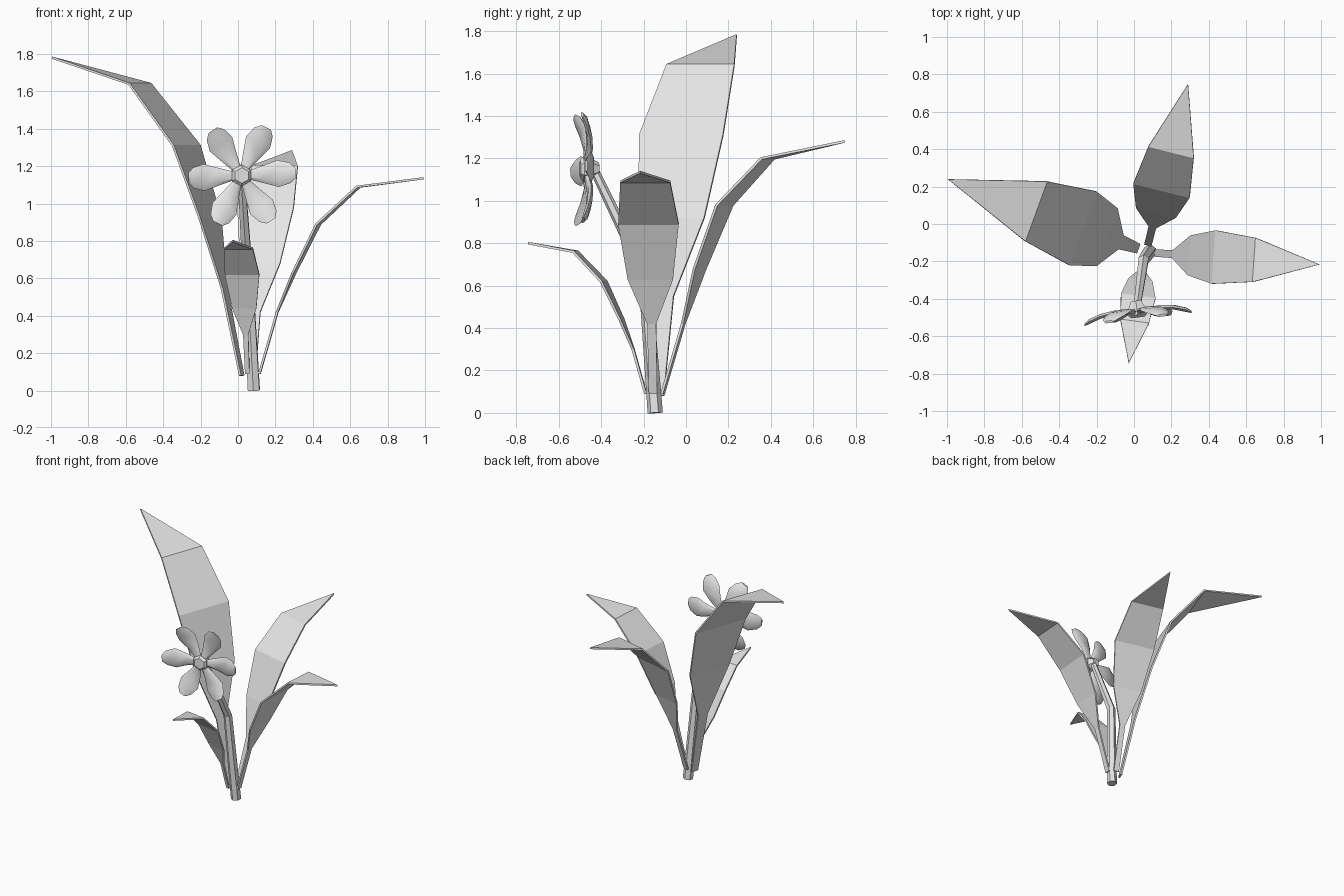
import bpy
import bmesh
from math import cos, sin, radians
from mathutils import Matrix, Vector

cube = bpy.data.objects.get("Cube")
if cube:
    bpy.data.objects.remove(cube)

# Single plain material
grey = bpy.data.materials.new("light grey")
grey.use_nodes = True
tint = (0.8, 0.8, 0.8, 1)
grey.diffuse_color = tint
grey.node_tree.nodes["Principled BSDF"].inputs["Base Color"].default_value = tint


def add_object(name, bm):
    """Turn a bmesh into a linked object with the shared material."""
    bmesh.ops.recalc_face_normals(bm, faces=bm.faces)
    mesh = bpy.data.meshes.new(name)
    bm.to_mesh(mesh)
    bm.free()
    mesh.materials.append(grey)
    obj = bpy.data.objects.new(name, mesh)
    bpy.context.collection.objects.link(obj)
    return obj


def add_leaf(name, base, heading, stations, tip):
    """Bent strip leaf: stations are (distance out, height, half width)."""
    angle = radians(heading)
    out = Vector((cos(angle), sin(angle), 0))
    across = Vector((-sin(angle), cos(angle), 0))
    start = Vector((base[0], base[1], 0))
    bm = bmesh.new()
    previous = None
    for distance, height, half in stations:
        middle = start + out * distance + Vector((0, 0, height))
        pair = [bm.verts.new(middle + across * side * half) for side in (-1, 1)]
        if previous:
            bm.faces.new((previous[0], pair[0], pair[1], previous[1]))
        previous = pair
    point = bm.verts.new(start + out * tip[0] + Vector((0, 0, tip[1])))
    bm.faces.new((previous[0], point, previous[1]))
    leaf = add_object(name, bm)
    thickness = leaf.modifiers.new("thickness", "SOLIDIFY")
    thickness.thickness = 0.012
    thickness.offset = 0


# Four leaves around the stem
add_leaf("large_right_leaf", (0.02, -0.13), 160,
         [(0, .08, .027), (.1, .55, .04), (.18, .92, .165),
          (.315, 1.31, .21), (.58, 1.64, .17)], (1.08, 1.78))
add_leaf("left_leaf", (0.115, -0.155), -4,
         [(0, .09, .02), (.095, .42, .021), (.185, .63, .107),
          (.315, .89, .143), (.53, 1.09, .118)], (.88, 1.135))
add_leaf("back_leaf", (0.075, -0.11), 76,
         [(0, .09, .02), (.1, .42, .021), (.18, .68, .11),
          (.3, .98, .155), (.51, 1.2, .125)], (.885, 1.28))
add_leaf("small_front_leaf", (0.05, -0.19), 262,
         [(0, .09, .012), (.06, .3, .014), (.115, .44, .065),
          (.2, .62, .093), (.335, .76, .077)], (.56, .8))

# Six-sided bent stem
path = [(.085, -.145, 0, 1), (.05, -.195, .65, .85), (.018, -.43, 1.14, .6)]
curve = bpy.data.curves.new("stem", "CURVE")
curve.dimensions = "3D"
curve.bevel_depth = 0.036
curve.bevel_resolution = 1
curve.use_fill_caps = True
spline = curve.splines.new("POLY")
spline.points.add(len(path) - 1)
for point, (x, y, z, radius) in zip(spline.points, path):
    point.co = (x, y, z, 1)
    point.radius = radius
spline.use_smooth = False
curve.materials.append(grey)
stem = bpy.data.objects.new("stem", curve)
bpy.context.collection.objects.link(stem)


def place_on_flower(obj):
    """Put a part built along local z onto the flower head."""
    obj.location = (0.016, -0.46, 1.15)
    obj.rotation_euler = (radians(90), 0, radians(7))


# Petals: rows of (radius, half width, lift), each with a six-point section
rows = [(.03, .02, .01), (.12, .047, 0), (.2, .072, .01),
        (.26, .055, .03), (.288, .028, .045)]
section = [(-1, 0), (-.6, 1), (.6, 1), (1, 0), (.6, -1), (-.6, -1)]
bm = bmesh.new()
for petal in range(6):
    turn = Matrix.Rotation(radians(3 + 60 * petal), 3, "Z")
    rings = []
    for reach, half, lift in rows:
        depth = 0.012 if reach < 0.28 else 0.006
        rings.append([bm.verts.new(turn @ Vector((reach, s * half, lift + t * depth)))
                      for s, t in section])
    for inner, outer in zip(rings, rings[1:]):
        for i in range(len(section)):
            j = (i + 1) % len(section)
            bm.faces.new((inner[i], inner[j], outer[j], outer[i]))
    bm.faces.new(rings[0])
    bm.faces.new(rings[-1])
petals = add_object("petals", bm)
place_on_flower(petals)
for face in petals.data.polygons:
    face.use_smooth = True
petals.data.set_sharp_from_angle(angle=radians(35))


def add_hex(name, rear_radius, front_radius, rear, front):
    """Tapered six-sided block along the flower axis."""
    bm = bmesh.new()
    bmesh.ops.create_cone(bm, cap_ends=True, segments=6, radius1=rear_radius,
                          radius2=front_radius, depth=front - rear,
                          matrix=Matrix.Translation((0, 0, (front + rear) / 2)))
    place_on_flower(add_object(name, bm))


# Flower centre and the cup behind it
add_hex("flower_centre", .058, .058, -.01, .025)
add_hex("flower_centre_cap", .058, .042, .025, .04)
add_hex("flower_cup", .03, .055, -.05, -.005)
